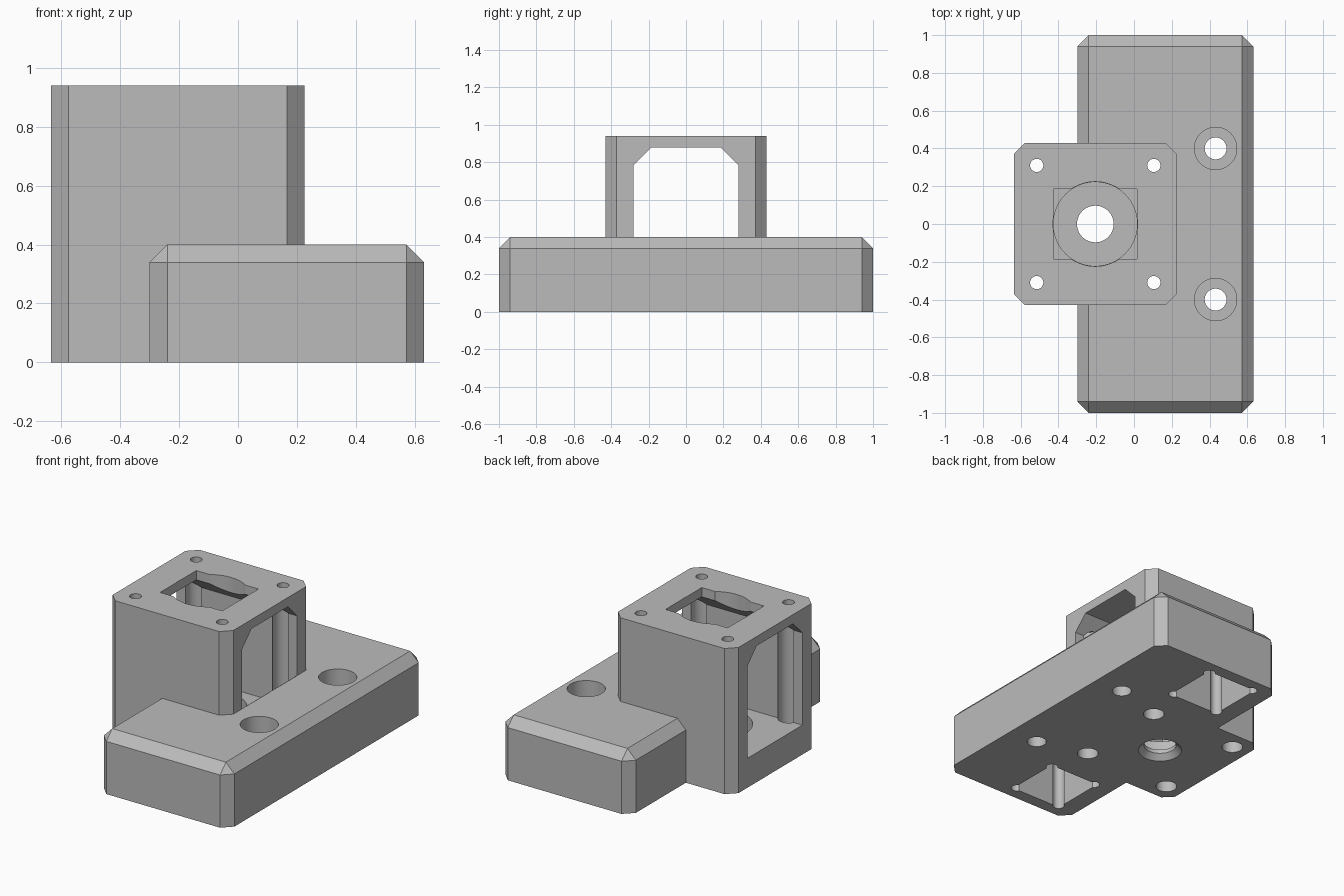
import bpy, bmesh, math
from mathutils import Matrix, Vector

old = bpy.data.objects.get("Cube")
if old:
    bpy.data.objects.remove(old, do_unlink=True)

grey = bpy.data.materials.new("light grey plastic")
grey.use_nodes = True
colour = (0.5, 0.5, 0.5, 1)
grey.diffuse_color = colour
grey.node_tree.nodes["Principled BSDF"].inputs["Base Color"].default_value = colour


def finish(bm, name):
    bmesh.ops.recalc_face_normals(bm, faces=bm.faces)
    mesh = bpy.data.meshes.new(name)
    bm.to_mesh(mesh)
    bm.free()
    mesh.materials.append(grey)
    obj = bpy.data.objects.new(name, mesh)
    bpy.context.collection.objects.link(obj)
    return obj


def block(name, low, high, chamfer=0, edge_rule=None):
    """Box between two corners, with chamfers on the edges the rule picks."""
    low, high = Vector(low), Vector(high)
    size = high - low
    bm = bmesh.new()
    bmesh.ops.create_cube(bm, size=1, matrix=Matrix.Translation((low + high) / 2)
                          @ Matrix.Diagonal((*size, 1)))
    if chamfer:
        edges = [e for e in bm.edges if edge_rule(e)]
        bmesh.ops.bevel(bm, geom=edges, offset=chamfer, segments=1,
                        affect='EDGES', clamp_overlap=True)
    return finish(bm, name)


def cylinder(x, y, z0, z1, r0, r1=None, sides=48):
    bm = bmesh.new()
    bmesh.ops.create_cone(bm, cap_ends=True, segments=sides, radius1=r0,
                          radius2=r0 if r1 is None else r1, depth=z1 - z0,
                          matrix=Matrix.Translation((x, y, (z0 + z1) / 2)))
    return finish(bm, "cutter")


def combine(body, tool, operation='DIFFERENCE'):
    """Apply a boolean to the body and discard the tool."""
    mod = body.modifiers.new("boolean", 'BOOLEAN')
    mod.operation, mod.solver, mod.object = operation, 'EXACT', tool
    graph = bpy.context.evaluated_depsgraph_get()
    result = bpy.data.meshes.new_from_object(body.evaluated_get(graph))
    body.modifiers.clear()
    body.data = result
    bpy.data.objects.remove(tool, do_unlink=True)


def vertical(e):
    return abs(e.verts[0].co.z - e.verts[1].co.z) > 0.1


def not_bottom(e):
    return max(v.co.z for v in e.verts) > 0.1


def roof_edge(e):
    a, b = (v.co for v in e.verts)
    return abs(a.x - b.x) > 0.1 and min(a.z, b.z) > 0.5


# Chamfered base joined to the motor tower
bracket = block("motor_bracket", (-0.30, -1, 0), (0.632, 1, 0.4), 0.06, not_bottom)
tower = block("tower", (-0.635, -0.43, 0), (0.226, 0.43, 0.94), 0.059, vertical)
combine(bracket, tower, 'UNION')

# Coupling chamber: open through both sides, with a sunken floor
combine(bracket, block("cutter", (-1, -0.28, 0.401), (1, 0.28, 0.88), 0.094, roof_edge))
combine(bracket, block("cutter", (-1, -0.28, 0.19), (0.225, 0.28, 0.5)))

# Round and rectangular opening in the tower top
cx = -0.205
combine(bracket, block("cutter", (cx - 0.222, -0.185, 0.7), (cx + 0.222, 0.185, 1)))
combine(bracket, cylinder(cx, 0, 0.6, 1, 0.224, sides=64))

# Bearing seat, shaft hole and its countersink
combine(bracket, cylinder(cx, 0, 0.06, 0.3, 0.222, sides=64))
combine(bracket, cylinder(cx, 0, -0.1, 0.2, 0.097))
combine(bracket, cylinder(cx, 0, -0.01, 0.035, 0.14, 0.097))

for side in (-1, 1):
    # Motor screws: narrow at the top, wide access bores from below
    for dx in (-0.31, 0.31):
        combine(bracket, cylinder(cx + dx, side * 0.31, 0.8, 1, 0.035, sides=32))
        combine(bracket, cylinder(cx + dx, side * 0.31, -0.1, 0.88, 0.063, sides=32))
    # Counterbored mounting holes
    combine(bracket, cylinder(0.432, side * 0.4, -0.1, 0.5, 0.058, sides=32))
    combine(bracket, cylinder(0.432, side * 0.4, 0.2, 0.5, 0.112))
    # Square pockets underneath, relieved at the corners
    py = side * 0.74
    combine(bracket, block("cutter", (-0.18, py - 0.18, -0.1), (0.18, py + 0.18, 0.3)))
    for sx in (-1, 1):
        for sy in (-1, 1):
            combine(bracket, cylinder(sx * 0.165, py + sy * 0.165, -0.1, 0.3, 0.035, sides=16))

# Smooth bores, crisp edges
bpy.ops.object.select_all(action='DESELECT')
bracket.select_set(True)
bpy.context.view_layer.objects.active = bracket
bpy.ops.object.shade_smooth_by_angle(angle=math.radians(25))
